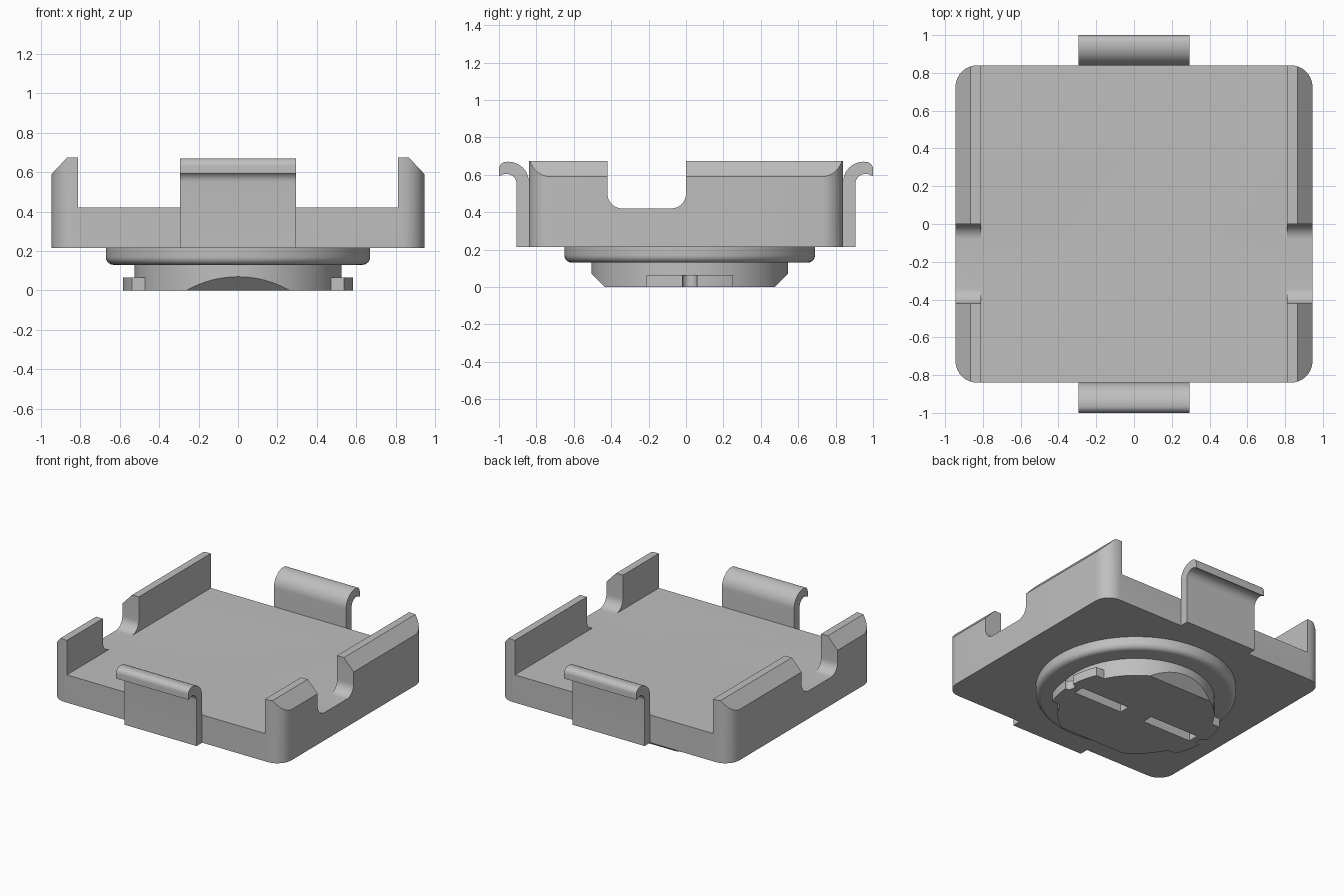
import bpy, bmesh
from math import cos, sin, radians, asin, degrees
from mathutils import Vector

cube = bpy.data.objects.get("Cube")
if cube:
    bpy.data.objects.remove(cube, do_unlink=True)

grey = bpy.data.materials.new("plain_grey")
grey.use_nodes = True
colour = (0.52, 0.52, 0.52, 1)
grey.diffuse_color = colour
grey.node_tree.nodes["Principled BSDF"].inputs["Base Color"].default_value = colour

CY = 0.02  # centre of the round mount in y


def finish(name, bm):
    bmesh.ops.recalc_face_normals(bm, faces=bm.faces)
    mesh = bpy.data.meshes.new(name)
    bm.to_mesh(mesh)
    bm.free()
    ob = bpy.data.objects.new(name, mesh)
    bpy.context.collection.objects.link(ob)
    mesh.materials.append(grey)
    return ob


def prism(name, pts, axis, lo, hi):
    """Extrude a 2D outline along an axis."""
    place = {"X": lambda a, b, d: (d, a, b),
             "Y": lambda a, b, d: (a, d, b),
             "Z": lambda a, b, d: (a, b, d)}[axis]
    bm = bmesh.new()
    face = bm.faces.new([bm.verts.new(place(a, b, lo)) for a, b in pts])
    new = bmesh.ops.extrude_face_region(bm, geom=[face])["geom"]
    bmesh.ops.translate(bm, vec=Vector(place(0, 0, hi - lo)),
                        verts=[v for v in new if isinstance(v, bmesh.types.BMVert)])
    return finish(name, bm)


def arc(cx, cy, r, a0, a1, n=10):
    steps = [radians(a0 + (a1 - a0) * i / n) for i in range(n + 1)]
    return [(cx + r * cos(a), cy + r * sin(a)) for a in steps]


def circle(cx, cy, r, n):
    return arc(cx, cy, r, 0, 360, n)[:-1]


def boolean(ob, others, operation="DIFFERENCE"):
    bpy.context.view_layer.objects.active = ob
    for other in others:
        mod = ob.modifiers.new("cut", "BOOLEAN")
        mod.operation, mod.object, mod.solver = operation, other, "EXACT"
        bpy.ops.object.modifier_apply(modifier=mod.name)
        bpy.data.objects.remove(other, do_unlink=True)


def smooth(ob):
    bpy.ops.object.select_all(action="DESELECT")
    ob.select_set(True)
    bpy.context.view_layer.objects.active = ob
    bpy.ops.object.shade_smooth_by_angle(angle=radians(30))


# Tray: rounded block, hollowed between the side walls
W, D, R = 0.945, 0.84, 0.115
plan = []
for sx, sy, a in ((1, 1, 0), (-1, 1, 90), (-1, -1, 180), (1, -1, 270)):
    plan += arc(sx * (W - R), sy * (D - R), R, a, a + 90)
tray = prism("tray", plan, "Z", 0.215, 0.675)
cutters = [prism("channel_cutter",
                 [(-0.81, 0.42), (0.81, 0.42), (0.81, 0.8), (-0.81, 0.8)], "Y", -1, 1)]
# Sloped outer top edges of the walls
for s in (-1, 1):
    cutters.append(prism("slope_cutter", [(s * 0.855, 0.686), (s * 0.96, 0.574),
                                          (s * 0.96, 0.8), (s * 0.855, 0.8)], "Y", -1, 1))
# Round-bottomed gap through both walls
gap = arc(-0.34, 0.5, 0.08, 180, 270) + arc(-0.08, 0.5, 0.08, 270, 360) + [(0, 0.8), (-0.42, 0.8)]
cutters.append(prism("gap_cutter", gap, "X", -1.1, 1.1))
boolean(tray, cutters)
smooth(tray)

# Front and back clips: upright arm curling outward
hook = [(0.905, 0.215), (0.84, 0.215)]
hook += arc(0.95, 0.56, 0.11, 180, 90, 12)
hook += arc(0.96, 0.63, 0.04, 80, 0, 6)
hook += [(1.0, 0.592)]
hook += arc(0.96, 0.55, 0.055, 75, 180, 10)
for name, s in (("front_clip", -1), ("back_clip", 1)):
    smooth(prism(name, [(s * y, z) for y, z in hook], "X", -0.295, 0.295))

# Flange: disc with a rounded lower rim
rim = [(0, 0.215), (0.67, 0.215)] + arc(0.63, 0.17, 0.04, 0, -90, 8) + [(0, 0.13)]
bm = bmesh.new()
verts = [bm.verts.new((x, 0, z)) for x, z in rim]
edges = [bm.edges.new(pair) for pair in zip(verts, verts[1:])]
bmesh.ops.spin(bm, geom=verts + edges, cent=(0, 0, 0), axis=(0, 0, 1),
               angle=radians(360), steps=96)
bmesh.ops.remove_doubles(bm, verts=bm.verts, dist=0.0001)
bmesh.ops.translate(bm, vec=(0, CY, 0), verts=bm.verts)
smooth(finish("flange", bm))

# Twist-lock neck with a locking tab on each side
neck = prism("neck", circle(0, CY, 0.525, 96), "Z", 0, 0.15)
half = degrees(asin(0.23 / 0.585))
tabs, cuts = [], []
for s in (-1, 1):
    mid = 0 if s > 0 else 180
    outline = arc(0, CY, 0.585, mid - half, mid + half, 14)
    outline += [(s * 0.3, CY + s * 0.23), (s * 0.3, CY - s * 0.23)]
    tabs.append(prism("tab", outline, "Z", 0, 0.065))
    # Round notch in the tab, radial slot in the base, bevelled front or back
    cuts.append(prism("notch_cutter", circle(s * 0.585, CY, 0.04, 24), "Z", -0.1, 0.066))
    cuts.append(prism("slot_cutter", [(s * 0.1, CY - 0.04), (s * 0.5, CY - 0.04),
                                      (s * 0.5, CY + 0.04), (s * 0.1, CY + 0.04)],
                      "Z", -0.1, 0.065))
    cuts.append(prism("bevel_cutter", [(CY + s * 0.44, -0.015), (CY + s * 0.6, 0.145),
                                       (CY + s * 0.6, -0.015)], "X", -1, 1))
boolean(neck, tabs, "UNION")
boolean(neck, cuts)
smooth(neck)
